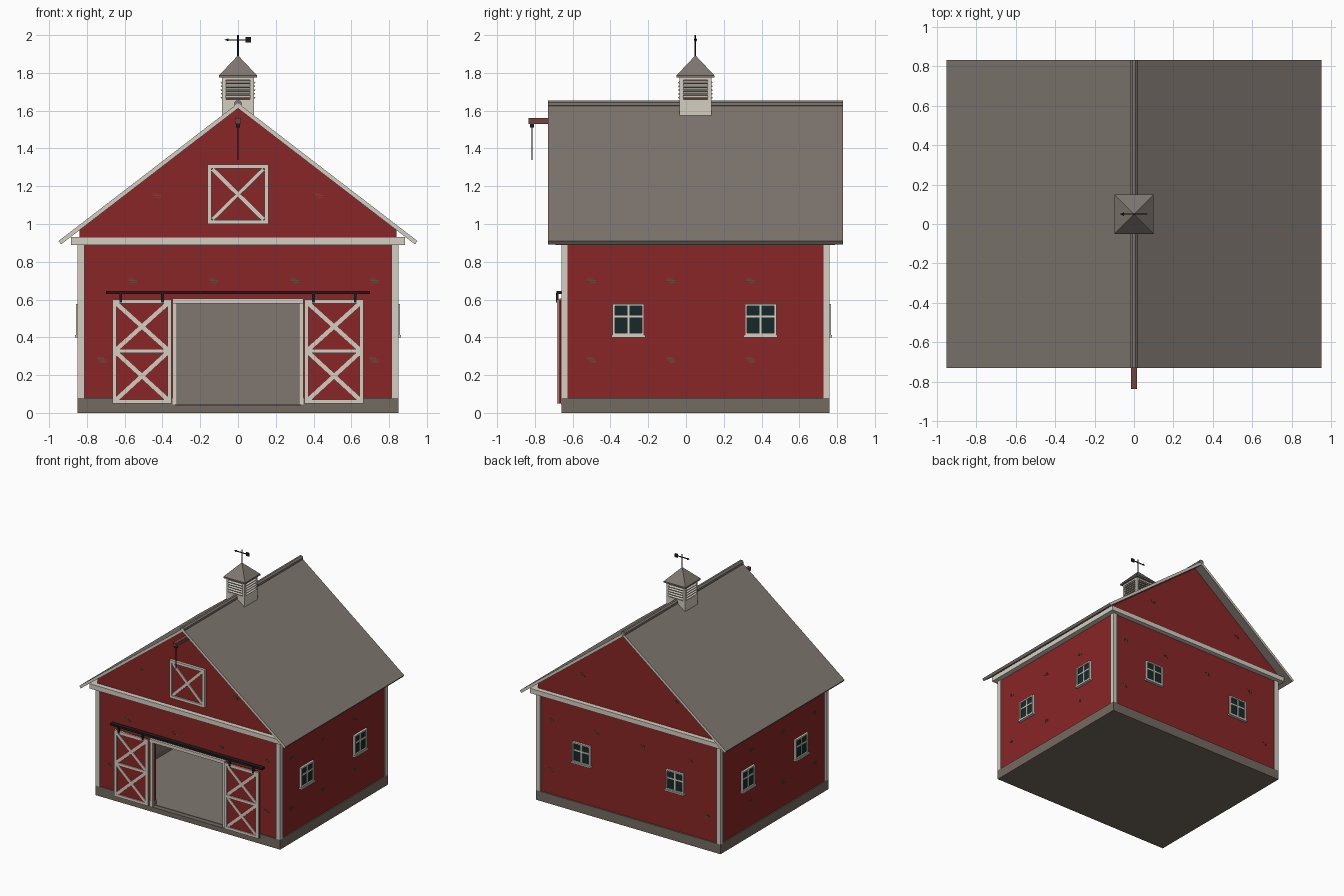
import bpy, bmesh, math
from mathutils import Matrix, Vector

if "Cube" in bpy.data.objects:
    bpy.data.objects.remove(bpy.data.objects["Cube"])

COLOURS = {
    "barn_red": (0.25, 0.019, 0.019), "trim_white": (0.66, 0.62, 0.54),
    "roof_grey": (0.215, 0.185, 0.163), "stone": (0.175, 0.145, 0.12),
    "iron": (0.012, 0.012, 0.014), "glass": (0.008, 0.022, 0.022),
    "brown_wood": (0.17, 0.06, 0.047), "weathered_wood": (0.13, 0.07, 0.045),
}
NAMES = list(COLOURS)
MATS = []
for n, c in COLOURS.items():
    m = bpy.data.materials.new(n)
    m.diffuse_color = (*c, 1)
    m.use_nodes = True
    m.node_tree.nodes["Principled BSDF"].inputs["Base Color"].default_value = m.diffuse_color
    MATS.append(m)


def finish(name, bm):
    bmesh.ops.recalc_face_normals(bm, faces=bm.faces)
    me = bpy.data.meshes.new(name)
    bm.to_mesh(me)
    bm.free()
    for m in MATS:
        me.materials.append(m)
    ob = bpy.data.objects.new(name, me)
    bpy.context.collection.objects.link(ob)
    return ob


def paint(verts, colour):
    for f in {f for v in verts for f in v.link_faces}:
        f.material_index = NAMES.index(colour)


def box(bm, x, y, z, colour, M=Matrix()):
    """Box from (min, max) pairs, placed by M."""
    c = Vector((sum(x) / 2, sum(y) / 2, sum(z) / 2))
    S = Matrix.Diagonal((x[1] - x[0], y[1] - y[0], z[1] - z[0], 1))
    paint(bmesh.ops.create_cube(bm, size=1, matrix=M @ Matrix.Translation(c) @ S)["verts"], colour)


def bar(bm, a, b, w, y, colour, M=Matrix()):
    """Board of width w between two (x, z) points."""
    a, b = Vector(a), Vector(b)
    d, mid = b - a, (a + b) / 2
    T = M @ Matrix.Translation((mid.x, 0, mid.y)) @ Matrix.Rotation(-math.atan2(d.y, d.x), 4, 'Y')
    box(bm, (-d.length / 2, d.length / 2), y, (-w / 2, w / 2), colour, T)


def cone(bm, r1, r2, z0, z1, xy, seg, colour, turn=0.0, R=Matrix()):
    M = Matrix.Translation((xy[0], xy[1], 0)) @ R @ Matrix.Translation((0, 0, (z0 + z1) / 2)) @ Matrix.Rotation(turn, 4, 'Z')
    paint(bmesh.ops.create_cone(bm, cap_ends=True, segments=seg, radius1=r1, radius2=r2,
                                depth=z1 - z0, matrix=M)["verts"], colour)


def prism(bm, pts, y0, y1, colour):
    """Extrude an (x, z) outline along y."""
    f = bm.faces.new([bm.verts.new((x, y0, z)) for x, z in pts])
    ex = bmesh.ops.extrude_face_region(bm, geom=[f])
    vs = [v for v in ex["geom"] if isinstance(v, bmesh.types.BMVert)]
    bmesh.ops.translate(bm, verts=vs, vec=(0, y1 - y0, 0))
    paint(vs + list(f.verts), colour)


def frame(bm, x, z, w, y, colour, M=Matrix()):
    for a in ((x[0], x[0] + w), (x[1] - w, x[1])):
        box(bm, a, y, z, colour, M)
    for a in ((z[0], z[0] + w), (z[1] - w, z[1])):
        box(bm, (x[0] + w, x[1] - w), y, a, colour, M)


def cross(bm, x, z, w, y, colour):
    bar(bm, (x[0], z[0]), (x[1], z[1]), w, y, colour)
    bar(bm, (x[0], z[1]), (x[1], z[0]), w, (y[0] + .001, y[1]), colour)


# floor slab and foundation curb, open at the doorway
bm = bmesh.new()
box(bm, (-.85, .85), (-.66, .76), (0, .04), "stone")
for s in (-1, 1):
    box(bm, sorted((s * .33, s * .85)), (-.66, -.60), (.04, .08), "stone")
    box(bm, sorted((s * .79, s * .85)), (-.60, .76), (.04, .08), "stone")
box(bm, (-.79, .79), (.70, .76), (.04, .08), "stone")
box(bm, (-.79, .79), (-.62, .70), (.04, .044), "roof_grey")
finish("foundation", bm)

# gable walls, red outside and grey inside
PITCH, UNDER = .768, 1.612
eave = UNDER - .84 * PITCH
bm = bmesh.new()
prism(bm, [(-.84, .08), (-.33, .08), (-.33, .59), (.33, .59), (.33, .08), (.84, .08),
           (.84, eave), (0, UNDER), (-.84, eave)], -.65, -.61, "barn_red")
finish("front_wall", bm)
bm = bmesh.new()
prism(bm, [(-.84, .08), (.84, .08), (.84, eave), (0, UNDER), (-.84, eave)], .71, .75, "barn_red")
box(bm, (-.80, .80), (.70, .71), (.044, .93), "roof_grey")
finish("back_wall", bm)
bm = bmesh.new()
for s in (-1, 1):
    box(bm, sorted((s * .80, s * .84)), (-.61, .71), (.08, .95), "barn_red")
    box(bm, sorted((s * .79, s * .80)), (-.61, .70), (.044, .93), "roof_grey")
finish("side_walls", bm)

# corner boards and the band below the eaves
bm = bmesh.new()
for s in (-1, 1):
    for y in ((-.66, -.625), (.725, .76)):
        box(bm, sorted((s * .812, s * .85)), y, (.08, .89), "trim_white")
    box(bm, sorted((s * .83, s * .885)), (-.65, .75), (.89, .93), "trim_white")
for y in ((-.69, -.65), (.75, .79)):
    box(bm, (-.885, .885), y, (.89, .93), "trim_white")
finish("corner_and_eave_trim", bm)

# roof with pale rake ends
bm = bmesh.new()
prism(bm, [(0, 1.64), (.95, .91), (.937, .892), (0, UNDER), (-.937, .892), (-.95, .91)],
      -.73, .83, "roof_grey")
bm.normal_update()
for f in bm.faces:
    if abs(f.normal.y) > .9:
        f.material_index = NAMES.index("trim_white")
finish("roof", bm)
bm = bmesh.new()
cone(bm, .021, .021, -.78, .78, (0, .05), 8, "roof_grey", math.pi / 8,
     Matrix.Translation((0, 0, 1.635)) @ Matrix.Rotation(math.pi / 2, 4, 'X'))
finish("ridge_cap", bm)

# cupola with slatted sides
CY = .05
C = Matrix.Translation((0, CY, 0))
bm = bmesh.new()
box(bm, (-.084, .084), (-.084, .084), (1.57, 1.66), "trim_white", C)
box(bm, (-.072, .072), (-.072, .072), (1.66, 1.78), "brown_wood", C)
for k in range(4):
    R = C @ Matrix.Rotation(k * math.pi / 2, 4, 'Z')
    box(bm, (-.084, -.064), (-.084, -.064), (1.66, 1.78), "trim_white", R)
    box(bm, (-.064, .064), (-.084, -.07), (1.762, 1.78), "trim_white", R)
    for i in range(5):
        z = 1.672 + i * .02
        T = R @ Matrix.Translation((0, -.08, z)) @ Matrix.Rotation(math.radians(25), 4, 'X')
        box(bm, (-.066, .066), (-.011, .011), (-.004, .004), "brown_wood" if i % 1 else "trim_white", T)
finish("cupola", bm)
bm = bmesh.new()
box(bm, (-.1, .1), (-.1, .1), (1.775, 1.787), "roof_grey", C)
cone(bm, .1 * math.sqrt(2), 0, 1.787, 1.893, (0, CY), 4, "roof_grey", math.pi / 4)
finish("cupola_roof", bm)

# weather vane
bm = bmesh.new()
cone(bm, .004, .004, 1.88, 2.0, (0, CY), 8, "iron")
box(bm, (-.06, .05), (-.003, .003), (1.972, 1.978), "iron", C)
box(bm, (.04, .068), (-.003, .003), (1.96, 1.99), "iron", C)
cone(bm, .009, 0, .05, .072, (0, CY), 6, "iron", 0,
     Matrix.Translation((0, 0, 1.975)) @ Matrix.Rotation(-math.pi / 2, 4, 'Y'))
finish("weather_vane", bm)

# hoist beam, pulley and rope
bm = bmesh.new()
box(bm, (-.015, .015), (-.835, -.64), (1.53, 1.56), "brown_wood")
finish("hoist_beam", bm)
bm = bmesh.new()
box(bm, (-.01, .01), (-.825, -.805), (1.512, 1.532), "iron")
cone(bm, .003, .003, 1.34, 1.52, (0, -.815), 6, "iron")
finish("hoist_rope", bm)

# loft door
bm = bmesh.new()
box(bm, (-.155, .155), (-.66, -.65), (1.01, 1.31), "barn_red")
frame(bm, (-.162, .162), (1.0, 1.315), .022, (-.672, -.65), "trim_white")
cross(bm, (-.135, .135), (1.025, 1.29), .02, (-.668, -.655), "trim_white")
finish("loft_door", bm)

# sliding doors with double cross bracing
for side, s in (("left", -1), ("right", 1)):
    x = sorted((s * .352, s * .665))
    bm = bmesh.new()
    box(bm, x, (-.675, -.663), (.05, .6), "barn_red")
    frame(bm, x, (.05, .6), .022, (-.683, -.662), "trim_white")
    box(bm, (x[0] + .02, x[1] - .02), (-.683, -.67), (.317, .337), "trim_white")
    for z in ((.07, .32), (.335, .58)):
        cross(bm, (x[0] + .02, x[1] - .02), z, .022, (-.681, -.67), "trim_white")
    finish(side + "_sliding_door", bm)

# doorway casing
bm = bmesh.new()
for s in (-1, 1):
    box(bm, sorted((s * .322, s * .346)), (-.662, -.645), (.045, .6), "trim_white")
box(bm, (-.346, .346), (-.67, -.645), (.58, .606), "trim_white")
finish("doorway_casing", bm)

# door track and hangers
bm = bmesh.new()
box(bm, (-.7, .7), (-.685, -.65), (.63, .646), "iron")
for x in (-.62, -.4, .4, .62):
    box(bm, (x - .007, x + .007), (-.688, -.676), (.585, .635), "iron")
finish("door_track", bm)


# wall frames: local x runs along the wall, local -y points outward
def wall(x, y, z, turn):
    return Matrix.Translation((x, y, z)) @ Matrix.Rotation(math.radians(turn), 4, 'Z')


# windows on both sides and the back
spots = [wall(s * .84, y, .49, s * 90) for s in (-1, 1) for y in (-.305, .395)]
spots += [wall(x, .75, .49, 180) for x in (-.43, .43)]
bm = bmesh.new()
for M in spots:
    box(bm, (-.075, .075), (-.008, .005), (-.075, .08), "glass", M)
    frame(bm, (-.083, .083), (-.08, .087), .012, (-.018, .005), "trim_white", M)
    box(bm, (-.006, .006), (-.013, 0), (-.07, .077), "trim_white", M)
    box(bm, (-.072, .072), (-.012, 0), (.014, .026), "trim_white", M)
    box(bm, (-.09, .09), (-.024, .005), (-.09, -.078), "trim_white", M)
finish("windows", bm)

# small worn patches on the walls
spots = []
for y, turn in ((-.65, 0), (.75, 180)):
    spots += [wall(x, y, 1.15, turn) for x in (-.43, .43)]
    spots += [wall(x, y, .7, turn) for x in (-.56, -.13, .3, .72)]
    spots += [wall(x, y, .28, turn) for x in (-.72, .72)]
spots += [wall(s * .84, y, z, s * 90) for s in (-1, 1) for y in (-.5, -.08, .34) for z in (.28, .7)]
bm = bmesh.new()
for M in spots:
    for dx, dz, w in ((-.006, .009, .034), (.002, 0, .044), (.008, -.009, .03)):
        box(bm, (dx - w / 2, dx + w / 2), (-.002, .001), (dz - .003, dz + .003), "weathered_wood", M)
finish("worn_patches", bm)
